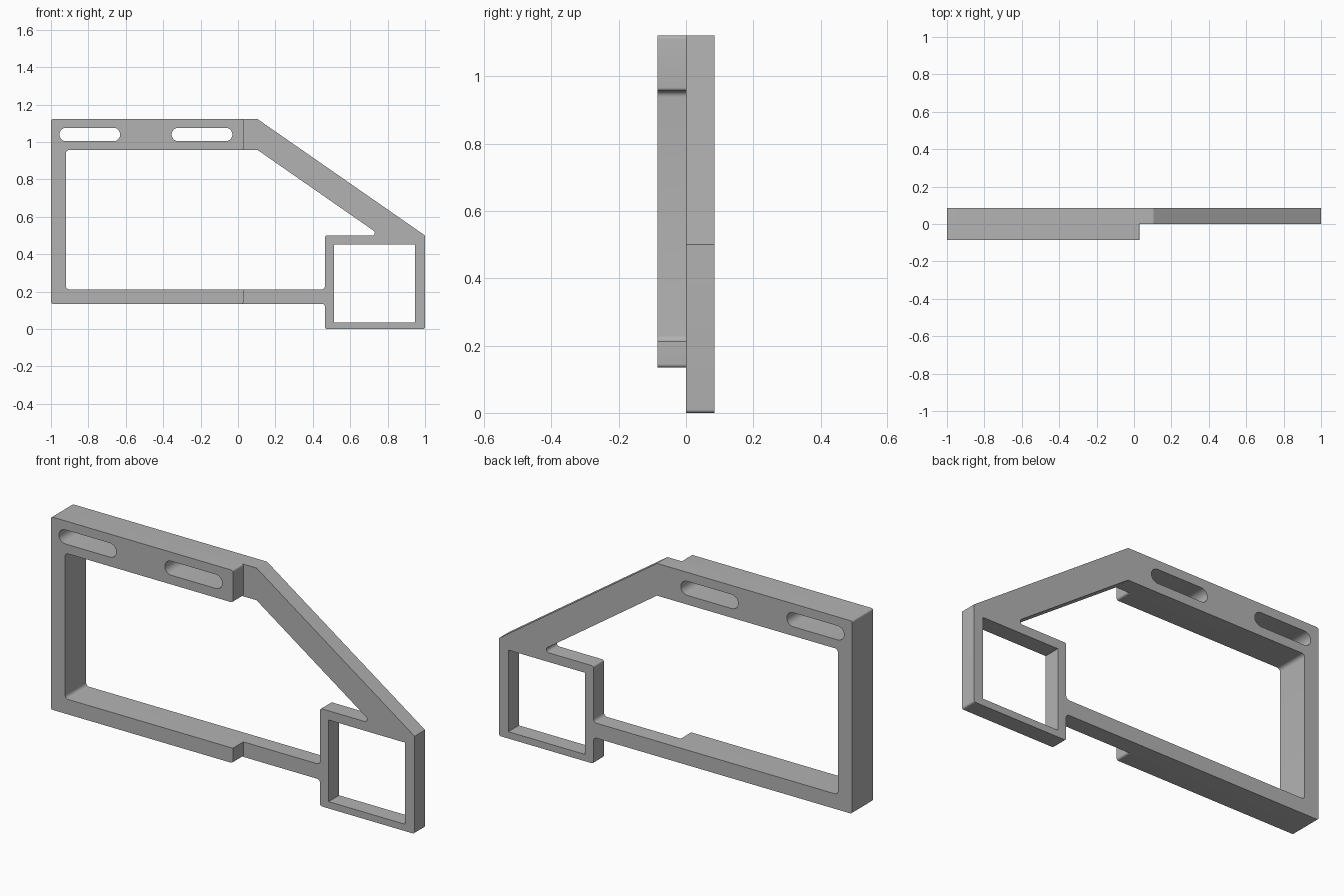
import bpy, bmesh, math
from mathutils import Vector

if "Cube" in bpy.data.objects:
    bpy.data.objects.remove(bpy.data.objects["Cube"], do_unlink=True)

grey = bpy.data.materials.new("plain grey")
grey.use_nodes = True
colour = (0.45, 0.45, 0.45, 1)
grey.diffuse_color = colour
grey.node_tree.nodes["Principled BSDF"].inputs["Base Color"].default_value = colour

HALF = 0.085                      # half of the full depth
LEFT, RIGHT, STEP = -1, 1, 0.03   # STEP: where the thick section ends
BOTTOM, SILL, LINTEL, TOP = 0.135, 0.212, 0.957, 1.122
BEND, BOX_X, BOX_TOP = 0.105, 0.465, 0.5
INNER = -0.92
SMALL, FILLET = 0.01, 0.018


def rounded(corners, steps=6):
    """Turn (x, z, radius) corners into a loop with filleted corners."""
    loop = []
    for i, (x, z, r) in enumerate(corners):
        p = Vector((x, z))
        if r == 0:
            loop.append(p)
            continue
        a = (Vector(corners[i - 1][:2]) - p).normalized()
        b = (Vector(corners[(i + 1) % len(corners)][:2]) - p).normalized()
        half = a.angle(b) / 2
        centre = p + (a + b).normalized() * r / math.sin(half)
        start = p + a * r / math.tan(half) - centre
        end = p + b * r / math.tan(half) - centre
        sweep = math.pi - 2 * half
        for k in range(steps + 1):
            t = k / steps
            loop.append(centre + (start * math.sin((1 - t) * sweep)
                                  + end * math.sin(t * sweep)) / math.sin(sweep))
    return loop


def slot(x0, x1, z, r, steps=10):
    """Loop with half-round ends."""
    loop = []
    for cx, turn in ((x1 - r, -math.pi / 2), (x0 + r, math.pi / 2)):
        for k in range(steps + 1):
            a = turn + math.pi * k / steps
            loop.append(Vector((cx + r * math.cos(a), z + r * math.sin(a))))
    return loop


def plate(name, loops, y0, y1):
    """Fill an outline with its holes and extrude it from y0 to y1."""
    bm = bmesh.new()
    for loop in loops:
        verts = [bm.verts.new((p.x, y0, p.y)) for p in loop]
        for i, v in enumerate(verts):
            bm.edges.new((verts[i - 1], v))
    bmesh.ops.triangle_fill(bm, edges=bm.edges[:], use_beauty=True)
    result = bmesh.ops.extrude_face_region(bm, geom=bm.faces[:], use_keep_orig=True)
    moved = [g for g in result["geom"] if isinstance(g, bmesh.types.BMVert)]
    bmesh.ops.translate(bm, verts=moved, vec=(0, y1 - y0, 0))
    bmesh.ops.recalc_face_normals(bm, faces=bm.faces[:])
    mesh = bpy.data.meshes.new(name)
    bm.to_mesh(mesh)
    bm.free()
    mesh.materials.append(grey)
    obj = bpy.data.objects.new(name, mesh)
    bpy.context.collection.objects.link(obj)
    return obj


slots = [slot(x, x + 0.325, 1.04, 0.036) for x in (-0.955, -0.355)]

# Thin back frame: outline, main opening, square window and slots
outline = rounded([
    (LEFT, BOTTOM, SMALL), (BOX_X, BOTTOM, FILLET), (BOX_X, 0, SMALL),
    (RIGHT, 0, SMALL), (RIGHT, BOX_TOP, 0), (BEND, TOP, 0), (LEFT, TOP, SMALL)])
opening = rounded([
    (INNER, SILL, FILLET), (BOX_X, SILL, FILLET), (BOX_X, BOX_TOP, SMALL),
    (0.762, BOX_TOP, 0.014), (BEND, LINTEL, 0), (INNER, LINTEL, FILLET)])
window = rounded([(0.513, 0.035, 0), (0.947, 0.035, 0),
                  (0.947, 0.453, 0), (0.513, 0.453, 0)])
frame = plate("frame", [outline, opening, window] + slots, 0, HALF)

# C-shaped front layer that doubles the depth on the right half
thick = rounded([
    (LEFT, BOTTOM, SMALL), (STEP, BOTTOM, SMALL), (STEP, SILL, 0),
    (INNER, SILL, FILLET), (INNER, LINTEL, FILLET), (STEP, LINTEL, SMALL),
    (STEP, TOP, SMALL), (LEFT, TOP, SMALL)])
layer = plate("front_layer", [thick] + slots, -HALF, 0)

# Smooth the fillets, keep the edges sharp
for obj in (frame, layer):
    bpy.ops.object.select_all(action="DESELECT")
    obj.select_set(True)
    bpy.context.view_layer.objects.active = obj
    bpy.ops.object.shade_smooth_by_angle(angle=math.radians(30))
